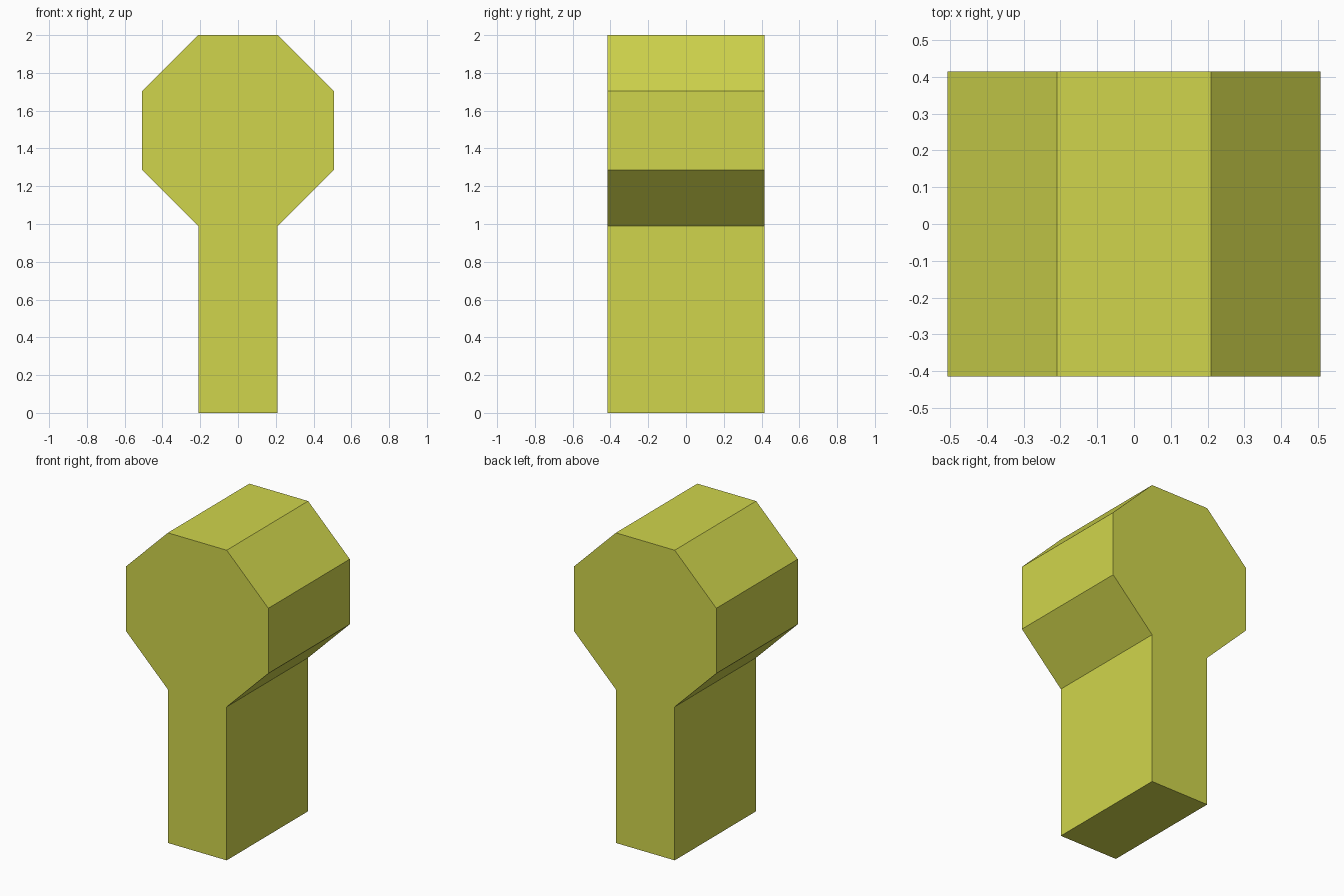
import bpy, bmesh

if "Cube" in bpy.data.objects:
    bpy.data.objects.remove(bpy.data.objects["Cube"])

HALF_DEPTH = 0.415

# Single flat colour
mat = bpy.data.materials.new("yellow_green")
mat.diffuse_color = (0.63, 0.665, 0.072, 1.0)
mat.use_nodes = True
mat.node_tree.nodes["Principled BSDF"].inputs["Base Color"].default_value = mat.diffuse_color

# Right half of the outline (x, z): straight stem, then octagonal head
half = [(0.21, 0.0), (0.21, 0.99), (0.507, 1.285), (0.507, 1.705), (0.21, 2.0)]
outline = half + [(-x, z) for x, z in reversed(half)]

# Extrude the mirrored outline front to back
bm = bmesh.new()
front = bm.faces.new([bm.verts.new((x, -HALF_DEPTH, z)) for x, z in outline])
ext = bmesh.ops.extrude_face_region(bm, geom=[front], use_keep_orig=True)
back = [g for g in ext["geom"] if isinstance(g, bmesh.types.BMVert)]
bmesh.ops.translate(bm, verts=back, vec=(0, 2 * HALF_DEPTH, 0))
bmesh.ops.recalc_face_normals(bm, faces=bm.faces)

mesh = bpy.data.meshes.new("octagon_head_post")
bm.to_mesh(mesh)
bm.free()
mesh.materials.append(mat)
post = bpy.data.objects.new("octagon_head_post", mesh)
bpy.context.collection.objects.link(post)
